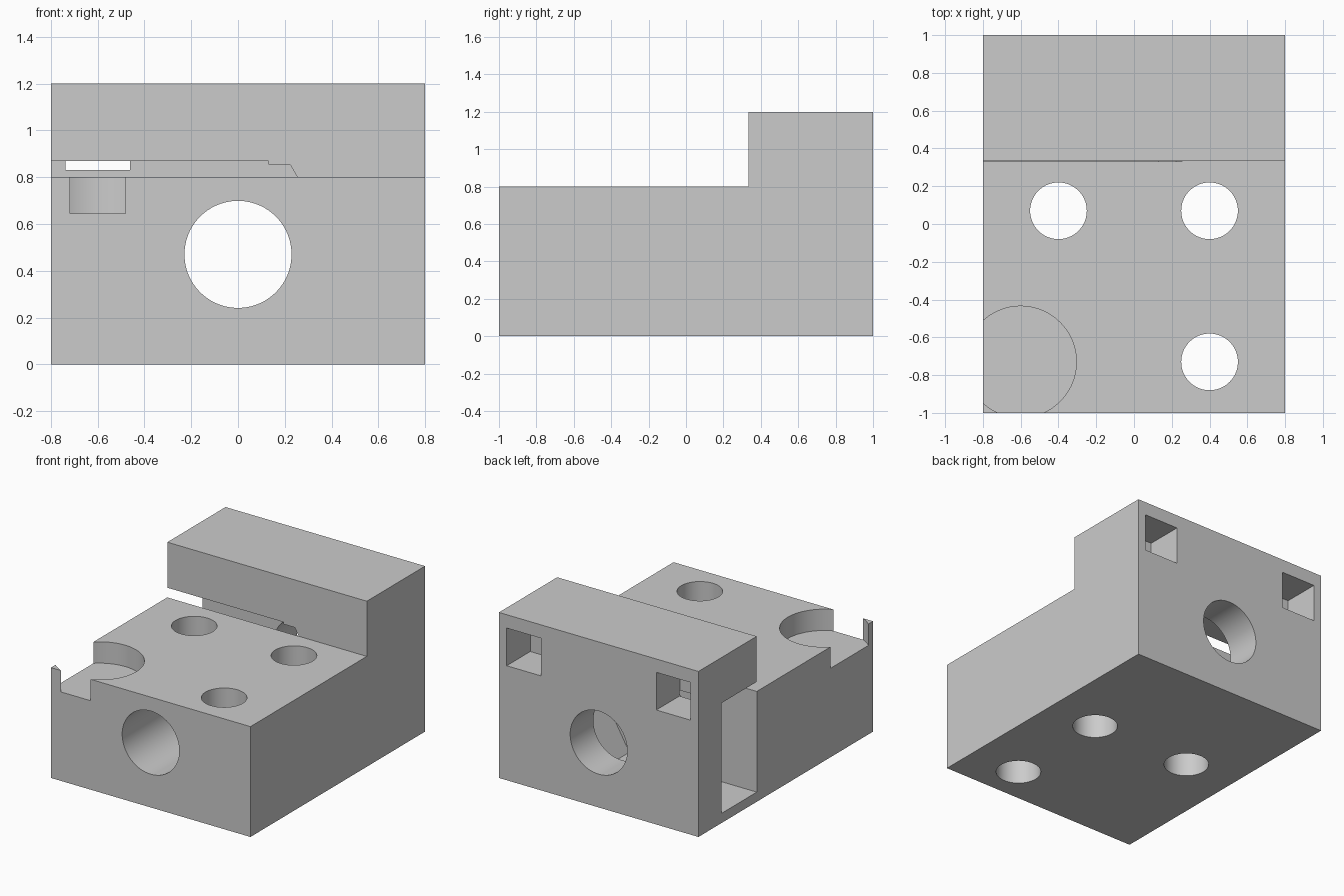
import bpy
import bmesh
from math import pi, radians
from mathutils import Matrix, Vector

cube = bpy.data.objects.get("Cube")
if cube:
    bpy.data.objects.remove(cube, do_unlink=True)

grey = bpy.data.materials.new("light grey")
grey.use_nodes = True
grey.diffuse_color = (0.6, 0.6, 0.6, 1)
grey.node_tree.nodes["Principled BSDF"].inputs["Base Color"].default_value = (0.6, 0.6, 0.6, 1)


def make_object(name, bm):
    bmesh.ops.recalc_face_normals(bm, faces=bm.faces)
    mesh = bpy.data.meshes.new(name)
    bm.to_mesh(mesh)
    bm.free()
    mesh.materials.append(grey)
    obj = bpy.data.objects.new(name, mesh)
    bpy.context.collection.objects.link(obj)
    return obj


def box(name, low, high):
    low, high = Vector(low), Vector(high)
    bm = bmesh.new()
    matrix = Matrix.Translation((low + high) / 2) @ Matrix.Diagonal((*(high - low), 1))
    bmesh.ops.create_cube(bm, size=1, matrix=matrix)
    return make_object(name, bm)


def cylinder(name, center, radius, depth, sides=96, along_y=False):
    bm = bmesh.new()
    matrix = Matrix.Translation(center)
    if along_y:
        matrix = matrix @ Matrix.Rotation(pi / 2, 4, "X")
    bmesh.ops.create_cone(bm, cap_ends=True, segments=sides, radius1=radius,
                          radius2=radius, depth=depth, matrix=matrix)
    return make_object(name, bm)


# Stepped block: side profile swept across the width
step_y, deck_z, top_z, half_w = 0.333, 0.8, 1.2, 0.8
profile = [(-1, 0), (1, 0), (1, top_z), (step_y, top_z), (step_y, deck_z), (-1, deck_z)]
bm = bmesh.new()
face = bm.faces.new([bm.verts.new((-half_w, y, z)) for y, z in profile])
swept = bmesh.ops.extrude_face_region(bm, geom=[face])["geom"]
bmesh.ops.translate(bm, vec=(2 * half_w, 0, 0),
                    verts=[v for v in swept if isinstance(v, bmesh.types.BMVert)])
block = make_object("stepped_block", bm)

bore_z, slot_front, slot_back = 0.47, step_y - 0.001, 0.735

# Side slot and the hexagonal seat it leads into
cutters = [
    box("slot_cutter", (-1, slot_front, bore_z - 0.4), (0.13, slot_back, bore_z + 0.4)),
]
seat = cylinder("hex_seat_cutter", (0, 0, 0), 0.4446, slot_back - slot_front, 6, True)
seat.data.transform(Matrix.Rotation(pi / 6, 4, "Y"))
seat.data.transform(Matrix.Translation((0, (slot_front + slot_back) / 2, bore_z)))
cutters.append(seat)

# Lengthwise bore
cutters.append(cylinder("bore_cutter", (0, 0, bore_z), 0.229, 3, along_y=True))

# Vertical through holes
for x, y in [(-0.4, 0.07), (0.4, 0.07), (0.4, -0.73)]:
    cutters.append(cylinder("hole_cutter", (x, y, 0.5), 0.15, 2))

# Round corner recess
cutters.append(cylinder("recess_cutter", (-0.6, -0.73, 1.145), 0.295, 1))

# Square pockets in the back
for x in (-0.6, 0.6):
    cutters.append(box("pocket_cutter", (x - 0.138, 0.73, 0.83), (x + 0.138, 1.2, 1.103)))

for cutter in cutters:
    cutter.hide_render = True
    cut = block.modifiers.new(cutter.name, "BOOLEAN")
    cut.operation = "DIFFERENCE"
    cut.solver = "EXACT"
    cut.object = cutter

# Bake the cuts and discard the cutters
depsgraph = bpy.context.evaluated_depsgraph_get()
result = bpy.data.meshes.new_from_object(block.evaluated_get(depsgraph))
block.modifiers.clear()
block.data = result
for cutter in cutters:
    bpy.data.objects.remove(cutter, do_unlink=True)
result.materials.clear()
result.materials.append(grey)
for poly in result.polygons:
    poly.material_index = 0

bpy.ops.object.select_all(action="DESELECT")
block.select_set(True)
bpy.context.view_layer.objects.active = block
bpy.ops.object.shade_smooth_by_angle(angle=radians(30))
